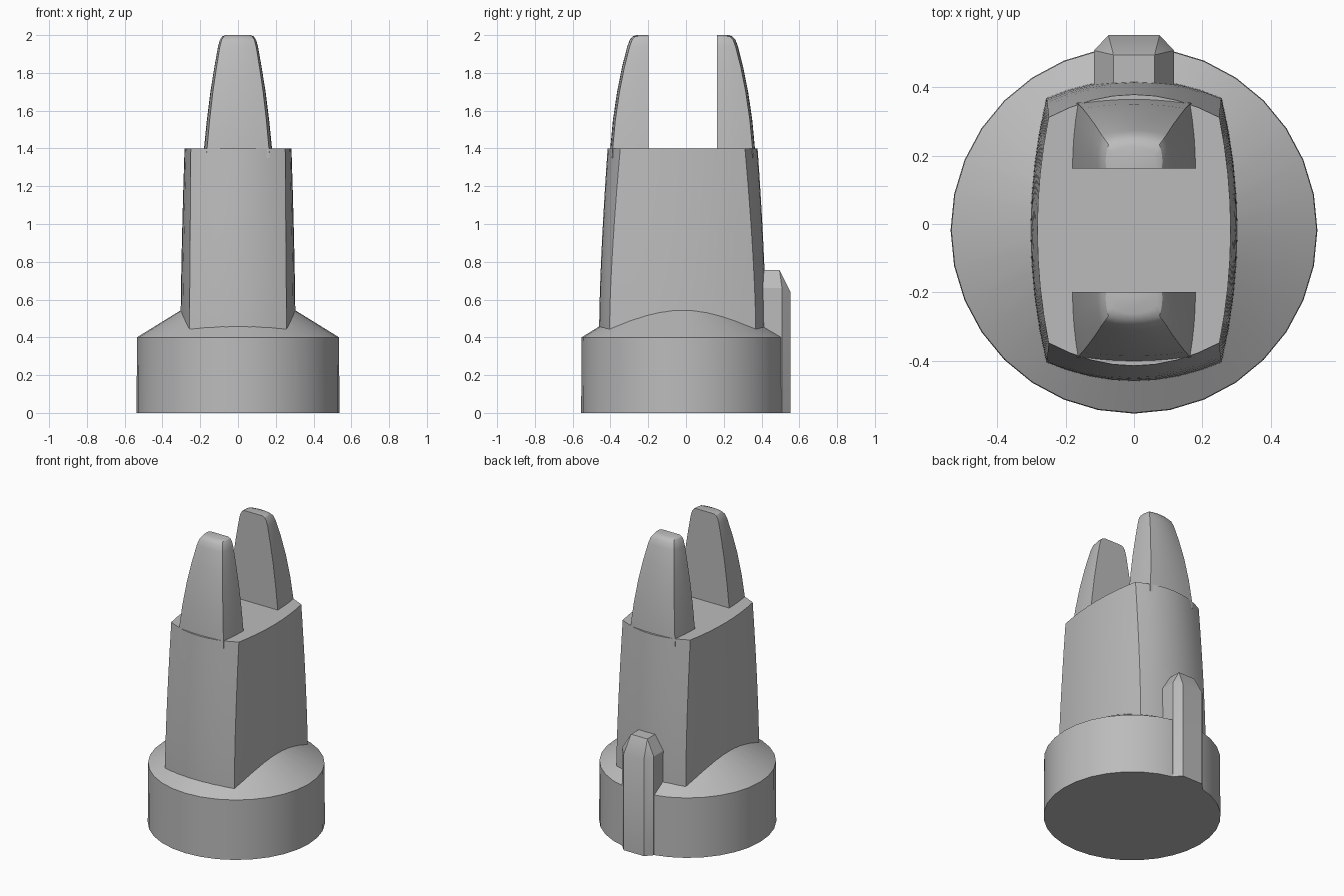
import bpy
import bmesh
from math import radians

if "Cube" in bpy.data.objects:
    bpy.data.objects.remove(bpy.data.objects["Cube"], do_unlink=True)

grey = bpy.data.materials.new("grey plastic")
grey.use_nodes = True
GREY = (0.5, 0.5, 0.5, 1)
grey.diffuse_color = GREY
grey.node_tree.nodes["Principled BSDF"].inputs["Base Color"].default_value = GREY

MID_Y = -0.018  # shared vertical axis of base, body and prongs


def finish(name, bm, y=0.0):
    bmesh.ops.recalc_face_normals(bm, faces=bm.faces)
    mesh = bpy.data.meshes.new(name)
    bm.to_mesh(mesh)
    bm.free()
    mesh.materials.append(grey)
    obj = bpy.data.objects.new(name, mesh)
    obj.location.y = y
    bpy.context.collection.objects.link(obj)
    bpy.ops.object.select_all(action='DESELECT')
    obj.select_set(True)
    bpy.context.view_layer.objects.active = obj
    bpy.ops.object.shade_smooth_by_angle(angle=radians(30))
    return obj


def loft(name, rings, y=0.0):
    """Skin a stack of equal-length closed rings and cap both ends."""
    bm = bmesh.new()
    rows = [[bm.verts.new(p) for p in ring] for ring in rings]
    for low, high in zip(rows, rows[1:]):
        for i in range(len(low)):
            j = (i + 1) % len(low)
            bm.faces.new((low[i], low[j], high[j], high[i]))
    bm.faces.new(rows[0][::-1])
    bm.faces.new(rows[-1])
    return finish(name, bm, y)


def bowed(a, b, bow_x, bow_y, z, steps=8):
    """Points from a towards b along a shallow arc, excluding b."""
    pts = []
    for i in range(steps):
        t = i / steps
        k = 4 * t * (1 - t)
        pts.append((a[0] + (b[0] - a[0]) * t + bow_x * k,
                    a[1] + (b[1] - a[1]) * t + bow_y * k, z))
    return pts


# Round base with a conical shoulder
def base():
    bm = bmesh.new()
    bmesh.ops.create_cone(bm, cap_ends=True, segments=32,
                          radius1=0.537, radius2=0.535, depth=0.4)
    bmesh.ops.translate(bm, verts=bm.verts, vec=(0, 0, 0.2))
    top = max(bm.faces, key=lambda f: f.calc_center_median().z)
    new = bmesh.ops.extrude_discrete_faces(bm, faces=[top])["faces"][0]
    for v in new.verts:
        v.co.x *= 0.25 / 0.535
        v.co.y *= 0.25 / 0.535
        v.co.z = 0.576
    finish("base", bm, MID_Y)


base()


# Four bowed walls, leaning inward towards the top
def body_ring(z):
    t = max(0, (z - 0.45) / 0.95)
    cx, cy = 0.257 - 0.007 * t, 0.387 - 0.057 * t ** 1.5
    bx = 0.304 - 0.021 * t ** 1.5 - cx
    by = 0.442 - 0.045 * t ** 1.5 - cy
    return (bowed((-cx, -cy), (cx, -cy), 0, -by, z)
            + bowed((cx, -cy), (cx, cy), bx, 0, z)
            + bowed((cx, cy), (-cx, cy), 0, by, z)
            + bowed((-cx, cy), (-cx, -cy), -bx, 0, z))


loft("body", [body_ring(0.3)] + [body_ring(0.45 + 0.95 * i / 8) for i in range(9)], MID_Y)


# Two tapering prongs with rounded tips and flat inner faces
def prong_ring(z, half, depth, side):
    inner, corner = 0.181, half * 0.91
    edge = depth - 0.013
    pts = (bowed((-half, inner), (-corner, edge), -0.004, 0, z, 4)
           + bowed((-corner, edge), (corner, edge), 0, 0.013, z, 6)
           + bowed((corner, edge), (half, inner), 0.004, 0, z, 4)
           + [(half, inner, z)])
    return [(x, y * side, h) for x, y, h in pts]


# height, half width, outer depth
PRONG = [(1.35, 0.184, 0.386), (1.4, 0.18, 0.383), (1.55, 0.165, 0.369),
         (1.7, 0.146, 0.347), (1.83, 0.125, 0.321), (1.94, 0.105, 0.293),
         (1.975, 0.095, 0.28), (1.993, 0.082, 0.264), (2.0, 0.065, 0.245)]
for name, side in (("front_prong", -1), ("back_prong", 1)):
    loft(name, [prong_ring(*row, side) for row in PRONG], MID_Y)

# Chamfered key rib on the back
bm = bmesh.new()
for s in (-1, 1):
    for p in ((0.117, 0.3, 0), (0.117, 0.508, 0), (0.075, 0.553, 0),
              (0.117, 0.3, 0.66), (0.117, 0.508, 0.66), (0.075, 0.553, 0.64),
              (0.06, 0.3, 0.757), (0.06, 0.495, 0.757)):
        bm.verts.new((p[0] * s, p[1], p[2]))
bmesh.ops.convex_hull(bm, input=bm.verts)
bmesh.ops.dissolve_limit(bm, angle_limit=radians(1), verts=bm.verts, edges=bm.edges)
finish("key_rib", bm)
